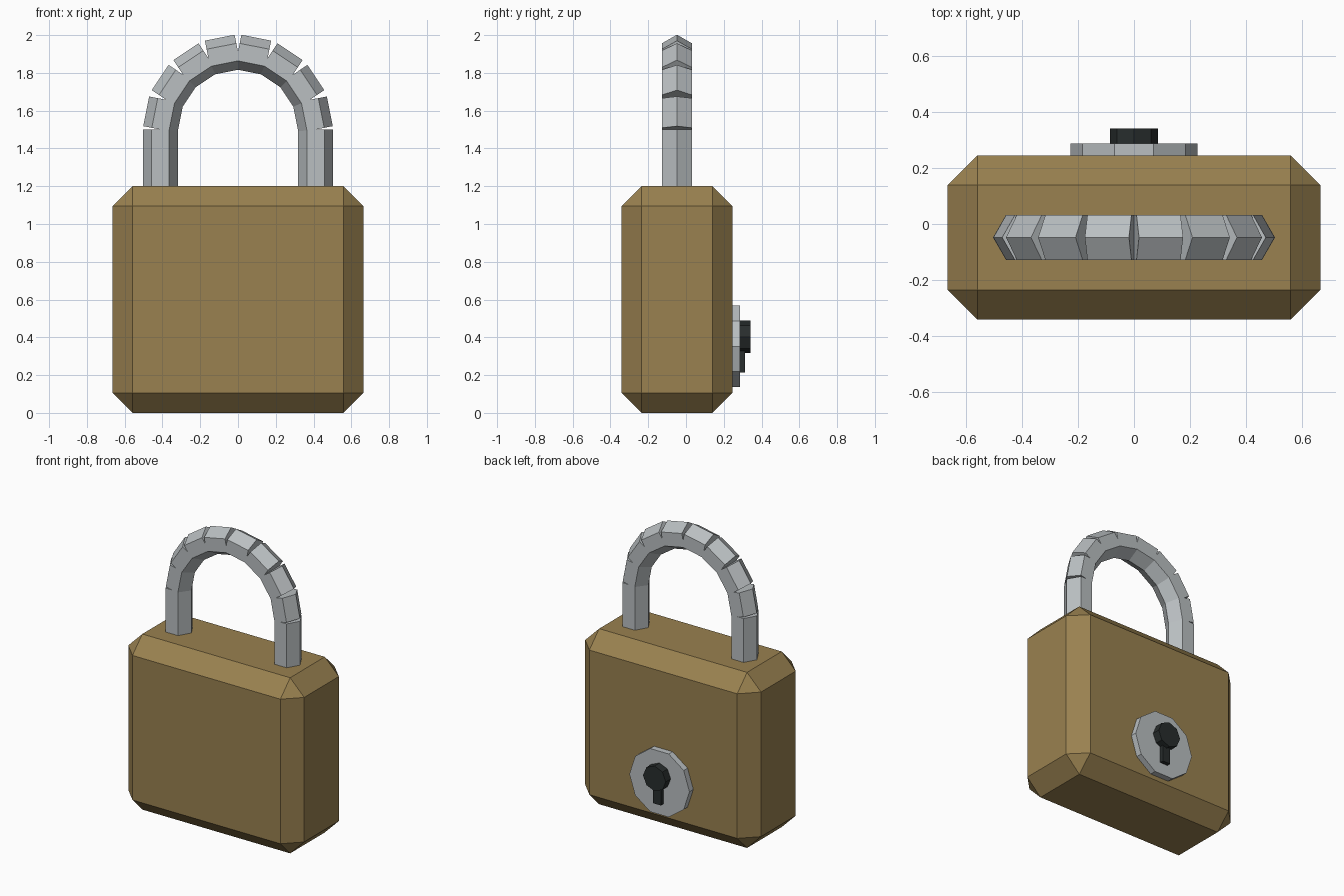
import bpy, bmesh, math
from mathutils import Matrix, Vector

if "Cube" in bpy.data.objects:
    bpy.data.objects.remove(bpy.data.objects["Cube"])

CY = -0.048          # depth centre of body and shackle
RING = 0.411         # shackle centreline radius
TUBE = 0.0925        # shackle hexagon radius
SPRING = 1.5         # height where the arch starts


def material(name, rgb):
    m = bpy.data.materials.new(name)
    m.diffuse_color = (*rgb, 1)
    m.use_nodes = True
    m.node_tree.nodes["Principled BSDF"].inputs["Base Color"].default_value = m.diffuse_color
    return m


brass = material("brass", (0.32, 0.22, 0.08))
steel = material("steel", (0.49, 0.52, 0.535))
black = material("keyhole_black", (0.021, 0.026, 0.026))


def finish(name, bm, mat):
    me = bpy.data.meshes.new(name)
    bmesh.ops.recalc_face_normals(bm, faces=bm.faces)
    bm.to_mesh(me)
    bm.free()
    me.materials.append(mat)
    ob = bpy.data.objects.new(name, me)
    bpy.context.collection.objects.link(ob)
    return ob


def box(bm, lo, hi):
    lo, hi = Vector(lo), Vector(hi)
    mtx = Matrix.Translation((lo + hi) / 2) @ Matrix.Diagonal((*(hi - lo), 1))
    bmesh.ops.create_cube(bm, size=1, matrix=mtx)


def prism(bm, a, b, side, radius, sides):
    """Capped prism from a to b with a corner pointing along side."""
    a, b = Vector(a), Vector(b)
    u = Vector(side).normalized()
    v = (b - a).normalized().cross(u)
    rings = []
    for p in (a, b):
        angles = [math.tau * i / sides for i in range(sides)]
        rings.append([bm.verts.new(p + radius * (math.cos(t) * u + math.sin(t) * v)) for t in angles])
    for i in range(sides):
        j = (i + 1) % sides
        bm.faces.new((rings[0][i], rings[0][j], rings[1][j], rings[1][i]))
    bm.faces.new(rings[0][::-1])
    bm.faces.new(rings[1])


# Chamfered body
bm = bmesh.new()
box(bm, (-0.665, -0.341, 0), (0.665, 0.245, 1.2))
bmesh.ops.bevel(bm, geom=bm.edges[:], offset=0.106, segments=1, affect='EDGES')
finish("lock_body", bm, brass)

# Shackle legs
for name, s in (("shackle_leg_left", -1), ("shackle_leg_right", 1)):
    bm = bmesh.new()
    prism(bm, (s * RING, CY, 1.12), (s * RING, CY, SPRING), (1, 0, 0), TUBE, 6)
    finish(name, bm, steel)

# Shackle arch: eight straight links, open on the outside of each joint
bm = bmesh.new()
step = math.pi / 8


def on_arch(t):
    return Vector((RING * math.cos(t), CY, SPRING + RING * math.sin(t)))


for i in range(8):
    mid = (i + 0.5) * step
    prism(bm, on_arch(i * step), on_arch((i + 1) * step), (math.cos(mid), 0, math.sin(mid)), TUBE, 6)
finish("shackle_arch", bm, steel)

# Key plate on the back
bm = bmesh.new()
prism(bm, (0, 0.22, 0.352), (0, 0.287, 0.352), (1, 0, 0), 0.227, 10)
finish("key_plate", bm, steel)

# Keyhole: round part and slot
bm = bmesh.new()
prism(bm, (0, 0.26, 0.402), (0, 0.341, 0.402), (1, 0, 0), 0.086, 8)
finish("keyhole_round", bm, black)
bm = bmesh.new()
box(bm, (-0.029, 0.26, 0.215), (0.029, 0.313, 0.38))
finish("keyhole_slot", bm, black)
